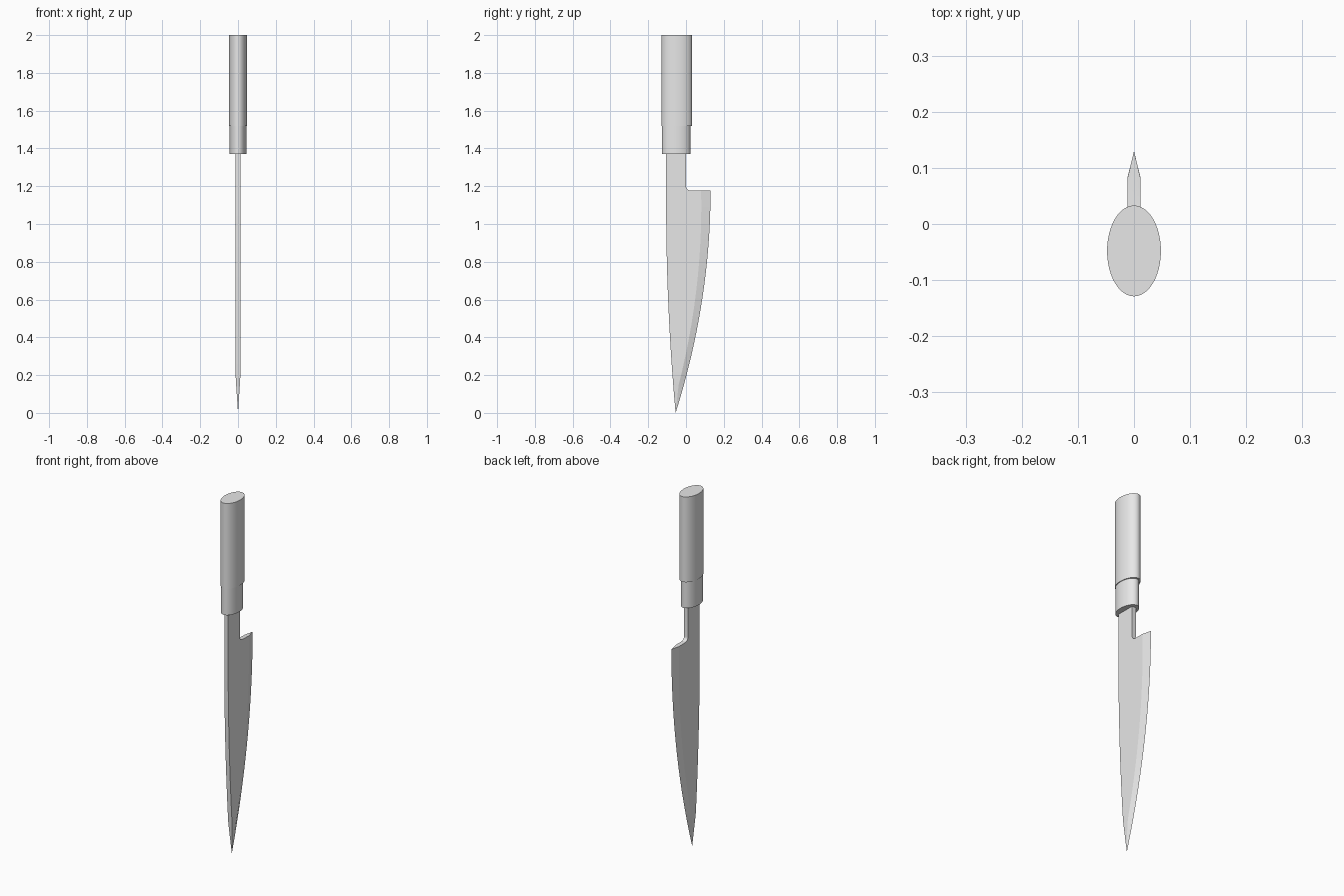
import bpy, bmesh, math

cube = bpy.data.objects.get("Cube")
if cube:
    bpy.data.objects.remove(cube, do_unlink=True)

steel = bpy.data.materials.new("light_grey")
grey = (0.8, 0.8, 0.8, 1.0)
steel.diffuse_color = grey
steel.use_nodes = True
steel.node_tree.nodes["Principled BSDF"].inputs["Base Color"].default_value = grey


def loft(name, rings, angle):
    """Skin a list of closed rings, cap both ends and smooth by angle."""
    bm = bmesh.new()
    rows = [[bm.verts.new(p) for p in ring] for ring in rings]
    n = len(rows[0])
    for low, high in zip(rows, rows[1:]):
        for i in range(n):
            j = (i + 1) % n
            bm.faces.new((low[i], low[j], high[j], high[i]))
    bm.faces.new(rows[0][::-1])
    bm.faces.new(rows[-1])
    bmesh.ops.remove_doubles(bm, verts=bm.verts, dist=0.00005)
    bmesh.ops.recalc_face_normals(bm, faces=bm.faces)
    mesh = bpy.data.meshes.new(name)
    bm.to_mesh(mesh)
    bm.free()
    mesh.materials.append(steel)
    obj = bpy.data.objects.new(name, mesh)
    bpy.context.collection.objects.link(obj)
    bpy.ops.object.select_all(action='DESELECT')
    obj.select_set(True)
    bpy.context.view_layer.objects.active = obj
    bpy.ops.object.shade_smooth_by_angle(angle=math.radians(angle))
    return obj


def oval(rx, ry, cy, z, n=48):
    return [(rx * math.cos(math.tau * i / n), cy + ry * math.sin(math.tau * i / n), z)
            for i in range(n)]


def section(z, spine, bevel, edge, t):
    return [(t, spine, z), (t, bevel, z), (0, edge, z), (-t, bevel, z), (-t, spine, z)]


# Handle: oval grip above a slightly slimmer ferrule
loft("grip", [oval(0.048, 0.081, -0.048, z) for z in (1.52, 2.0)], 30)
loft("ferrule", [oval(0.044, 0.075, -0.052, z) for z in (1.37, 1.53)], 30)

# Blade: curved cutting edge with a ground bevel, thinning to the tip
HEEL, THICK, STEPS = 1.177, 0.012, 28


def spine_at(z):
    return -0.105 + 0.05 * max(0, 1 - z / 1.1) ** 2


rings = []
for i in range(STEPS + 1):
    z = HEEL * (i / STEPS) ** 1.2
    spine = spine_at(z)
    edge = 0.13 - 0.185 * (1 - z / HEEL) ** 2
    width = min(0.024 + 0.026 * z / HEEL, 0.5 * (edge - spine))
    rings.append(section(z, spine, edge - width, edge, THICK * min(1, z / 0.18)))

# Heel shelf, rounded notch and tang running up into the ferrule
R = 0.022
for i in range(7):
    a = math.pi / 2 * i / 6
    y = R * (1 - math.sin(a))
    rings.append(section(HEEL + 0.001 + R * (1 - math.cos(a)), spine_at(HEEL), y, y, THICK))
rings.append(section(1.42, spine_at(HEEL), 0, 0, THICK))
loft("blade", rings, 10)
